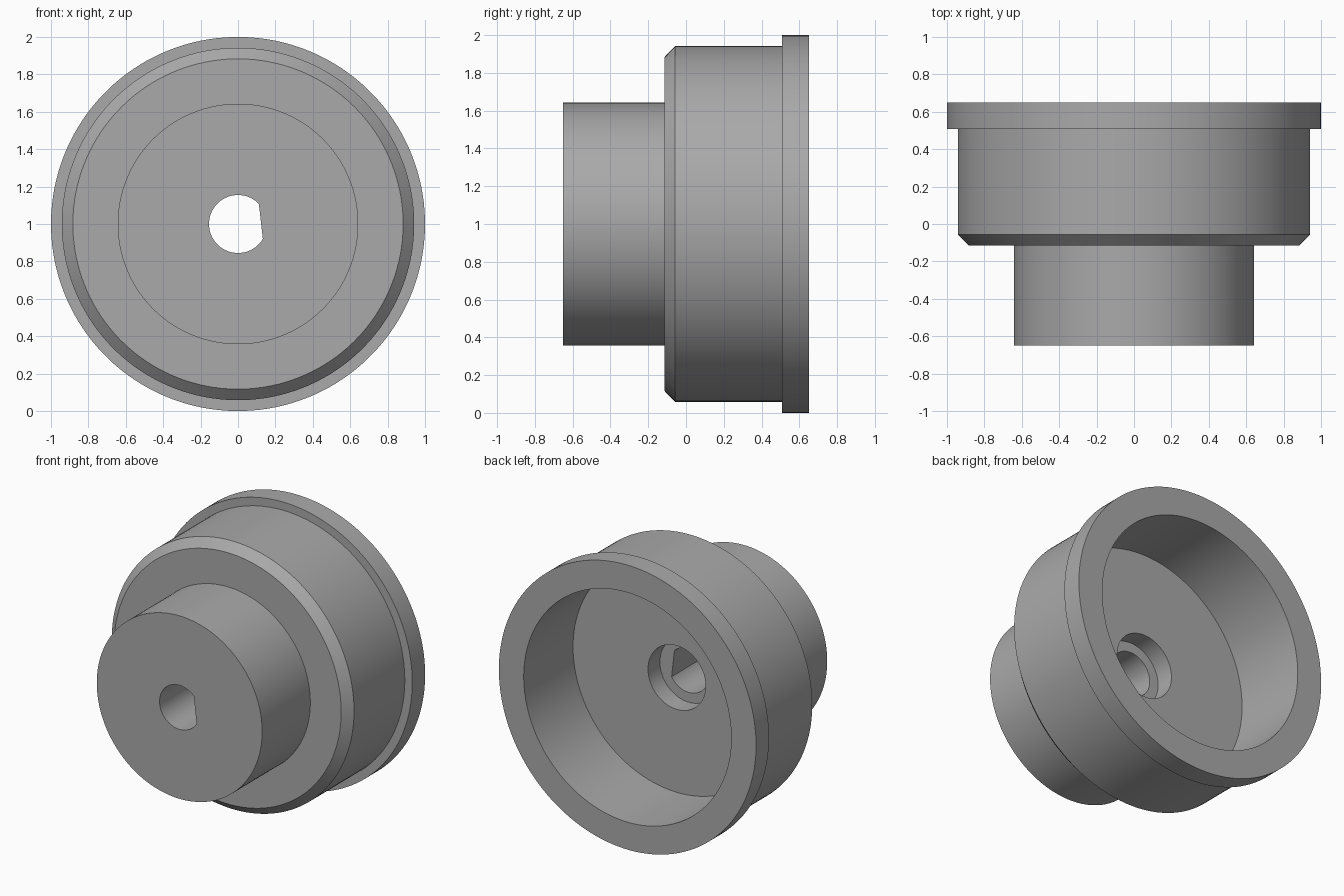
import bpy, bmesh, math

cube = bpy.data.objects.get("Cube")
if cube:
    bpy.data.objects.remove(cube, do_unlink=True)

SEGMENTS = 144
FLAT_ANGLE = math.radians(6.5)   # direction the bore's flat faces
FLAT_HALF = math.radians(37.5)   # half the arc cut off by the flat
BORE = 0.155

grey = bpy.data.materials.new("plain grey")
grey.use_nodes = True
colour = (0.4, 0.4, 0.4, 1)
grey.diffuse_color = colour
grey.node_tree.nodes["Principled BSDF"].inputs["Base Color"].default_value = colour

# Closed section (radius, y), from the bore mouth outward and back inside
section = [
    (BORE, -0.65), (0.643, -0.65),                  # hub
    (0.643, -0.115), (0.883, -0.115),               # shoulder
    (0.942, -0.057), (0.942, 0.507),                # chamfered body
    (1.0, 0.507), (1.0, 0.65),                      # flange
    (0.807, 0.65), (0.807, 0.102),                  # rear pocket
    (0.224, 0.102), (0.224, -0.03), (BORE, -0.03),  # counterbore
]


def ring(bm, radius, y):
    verts = []
    for i in range(SEGMENTS):
        turn = math.tau * i / SEGMENTS
        r = radius
        # The bore is D-shaped: pull its points in to the flat
        if radius == BORE and math.cos(turn) > math.cos(FLAT_HALF):
            r = BORE * math.cos(FLAT_HALF) / math.cos(turn)
        a = turn + FLAT_ANGLE
        verts.append(bm.verts.new((r * math.cos(a), y, 1 + r * math.sin(a))))
    return verts


# Flanged hub, turned around the y axis
bm = bmesh.new()
rings = [ring(bm, r, y) for r, y in section]
for a, b in zip(rings, rings[1:] + rings[:1]):
    for i in range(SEGMENTS):
        j = (i + 1) % SEGMENTS
        bm.faces.new((a[i], a[j], b[j], b[i]))
bmesh.ops.recalc_face_normals(bm, faces=bm.faces)
mesh = bpy.data.meshes.new("flanged_hub")
bm.to_mesh(mesh)
bm.free()
mesh.materials.append(grey)
hub = bpy.data.objects.new("flanged_hub", mesh)
bpy.context.collection.objects.link(hub)

bpy.ops.object.select_all(action="DESELECT")
hub.select_set(True)
bpy.context.view_layer.objects.active = hub
bpy.ops.object.shade_smooth_by_angle(angle=math.radians(30))
